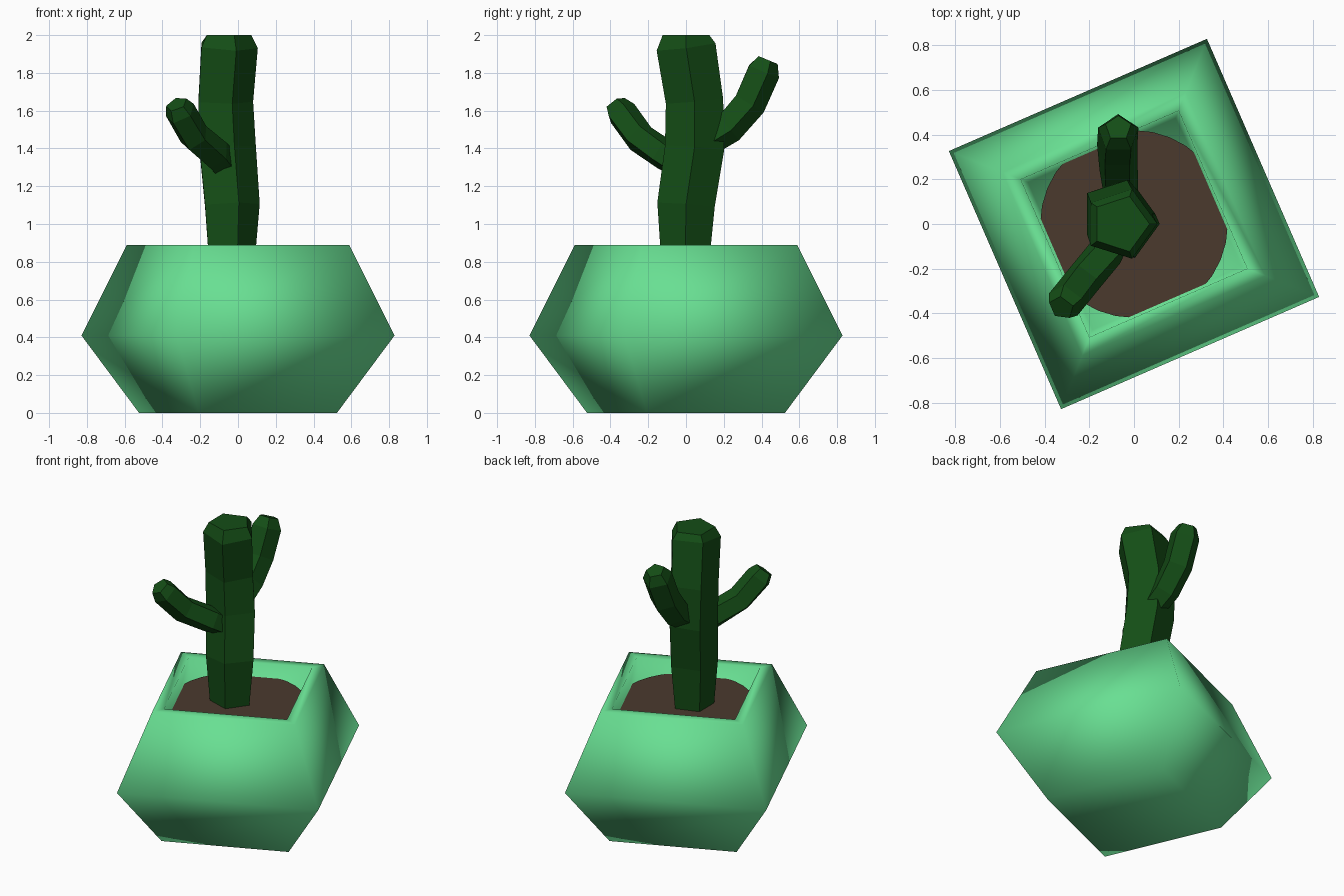
import bpy, bmesh, math
from mathutils import Vector

if "Cube" in bpy.data.objects:
    bpy.data.objects.remove(bpy.data.objects["Cube"])


def material(name, rgb):
    m = bpy.data.materials.new(name)
    m.diffuse_color = (*rgb, 1)
    m.use_nodes = True
    m.node_tree.nodes["Principled BSDF"].inputs["Base Color"].default_value = m.diffuse_color
    return m


def loft(name, rings, mat, smooth=False):
    """Skin equal-sized rings of points and cap both ends."""
    bm = bmesh.new()
    loops = [[bm.verts.new(p) for p in ring] for ring in rings]
    n = len(loops[0])
    for a, b in zip(loops, loops[1:]):
        for i in range(n):
            j = (i + 1) % n
            bm.faces.new((a[i], a[j], b[j], b[i]))
    bm.faces.new(loops[0][::-1])
    bm.faces.new(loops[-1])
    bmesh.ops.recalc_face_normals(bm, faces=bm.faces)
    for f in bm.faces:
        f.smooth = smooth
    me = bpy.data.meshes.new(name)
    bm.to_mesh(me)
    bm.free()
    me.materials.append(mat)
    ob = bpy.data.objects.new(name, me)
    bpy.context.collection.objects.link(ob)
    return ob


def level_ring(r, z, n, turn=0.0):
    return [(r * math.cos(turn + math.tau * i / n),
             r * math.sin(turn + math.tau * i / n), z) for i in range(n)]


def stem(name, path, outward, mat):
    """Five-sided stem along (x, y, z, radius) points; one ridge faces outward."""
    pts = [Vector(p[:3]) for p in path]
    rings = []
    for k, p in enumerate(pts):
        t = (pts[min(k + 1, len(pts) - 1)] - pts[max(k - 1, 0)]).normalized()
        u = Vector(outward)
        u = (u - t * u.dot(t)).normalized()
        v = t.cross(u)
        rings.append([p + path[k][3] * (u * math.cos(math.tau * i / 5) +
                                        v * math.sin(math.tau * i / 5))
                      for i in range(5)])
    return loft(name, rings, mat)


pot_green = material("pot_green", (0.14, 0.74, 0.29))
cactus_green = material("cactus_green", (0.007, 0.075, 0.008))
soil_brown = material("soil_brown", (0.07, 0.042, 0.027))

# Four-sided pot: base, belly, rim, inner lip, inner wall and floor
profile = [(0.563, 0), (0.891, 0.41), (0.633, 0.89), (0.545, 0.89), (0.51, 0.70)]
loft("pot", [level_ring(r, z, 4, math.radians(-21.5)) for r, z in profile],
     pot_green, smooth=True)

# Round soil disc, its edges running into the pot walls
loft("soil", [level_ring(0.42, z, 32) for z in (0.74, 0.80)], soil_brown)

# Cactus trunk with a chamfered top
stem("cactus_trunk", [(-0.045, -0.005, 0.76, 0.13), (-0.045, 0.0, 1.10, 0.16),
                      (-0.07, 0.045, 1.40, 0.165), (-0.08, 0.045, 1.65, 0.16),
                      (-0.06, 0.0, 1.94, 0.165), (-0.06, 0.0, 2.0, 0.13)],
     (1, 0, 0), cactus_green)

# Front and back arms
stem("front_arm", [(-0.05, 0.0, 1.30, 0.08), (-0.12, -0.12, 1.37, 0.085),
                   (-0.23, -0.25, 1.46, 0.085), (-0.305, -0.345, 1.59, 0.085),
                   (-0.325, -0.375, 1.635, 0.06)], (-0.6, -0.8, 0), cactus_green)
stem("back_arm", [(-0.06, 0.10, 1.43, 0.08), (-0.07, 0.22, 1.51, 0.09),
                  (-0.075, 0.33, 1.64, 0.095), (-0.07, 0.405, 1.81, 0.095),
                  (-0.07, 0.43, 1.87, 0.06)], (0, 1, 0), cactus_green)
